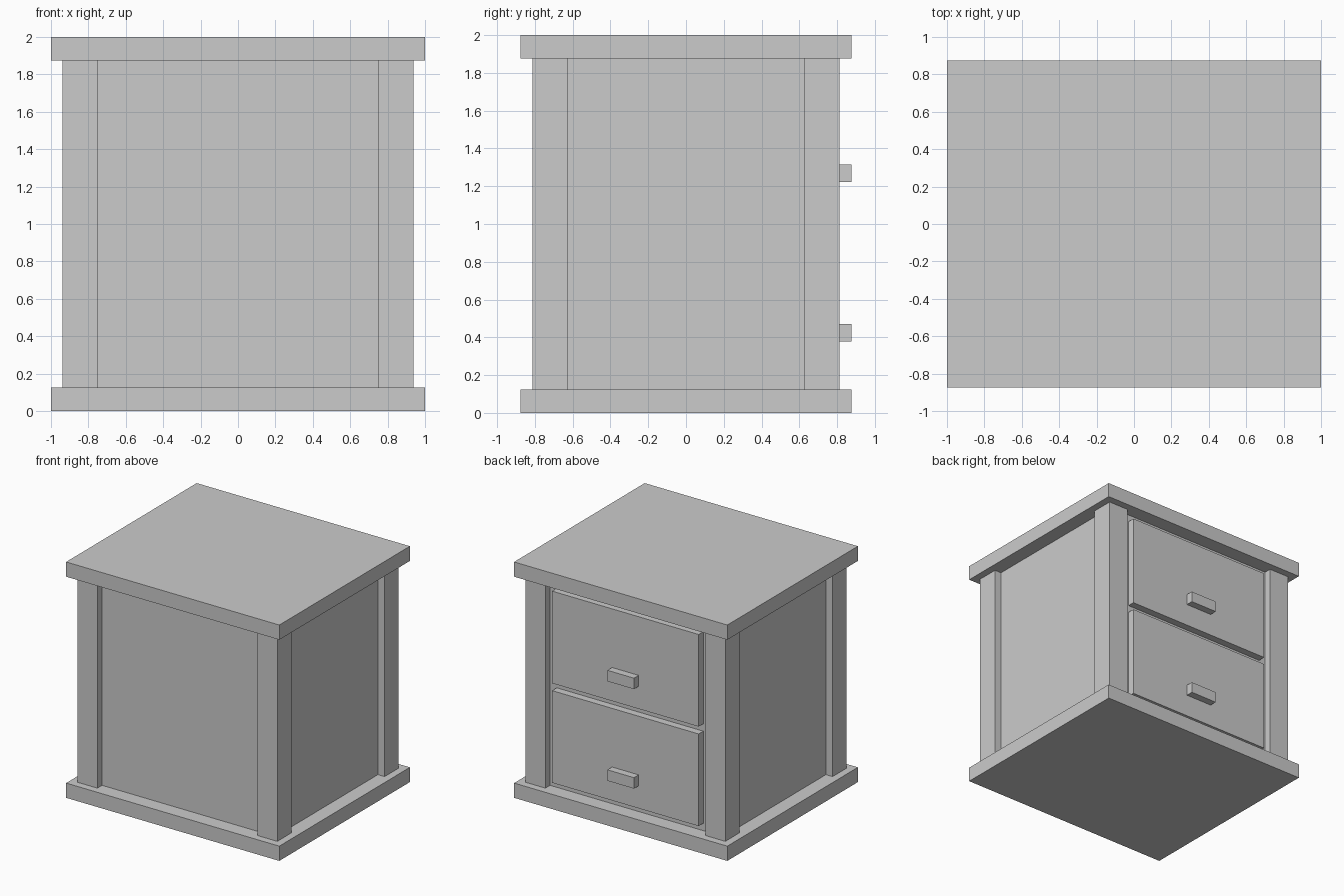
import bpy

if "Cube" in bpy.data.objects:
    bpy.data.objects.remove(bpy.data.objects["Cube"])


def box(name, x, y, z):
    """Add a box spanning the given (min, max) ranges."""
    spans = (x, y, z)
    bpy.ops.mesh.primitive_cube_add(size=1, location=[(a + b) / 2 for a, b in spans])
    ob = bpy.context.object
    ob.name = name
    ob.scale = [b - a for a, b in spans]
    bpy.ops.object.transform_apply(location=False, rotation=False, scale=True)
    return ob


# Base and top slabs
box("base_slab", (-1, 1), (-0.875, 0.875), (0, 0.125))
box("top_slab", (-1, 1), (-0.875, 0.875), (1.875, 2))

# Recessed cabinet body
box("cabinet_body", (-0.875, 0.875), (-0.75, 0.75), (0.125, 1.875))

# Four corner posts
for sx, side in ((-1, "left"), (1, "right")):
    for sy, end in ((-1, "front"), (1, "back")):
        box(f"{end}_{side}_post",
            sorted((sx * 0.75, sx * 0.9375)),
            sorted((sy * 0.625, sy * 0.8125)),
            (0.125, 1.875))

# Two drawers with handles, facing +y
for label, z in (("lower", 0.1875), ("upper", 1.03125)):
    box(f"{label}_drawer", (-0.6875, 0.6875), (0.75, 0.8125), (z, z + 0.78125))
    box(f"{label}_handle", (-0.125, 0.125), (0.8125, 0.875), (z + 0.191, z + 0.284))
